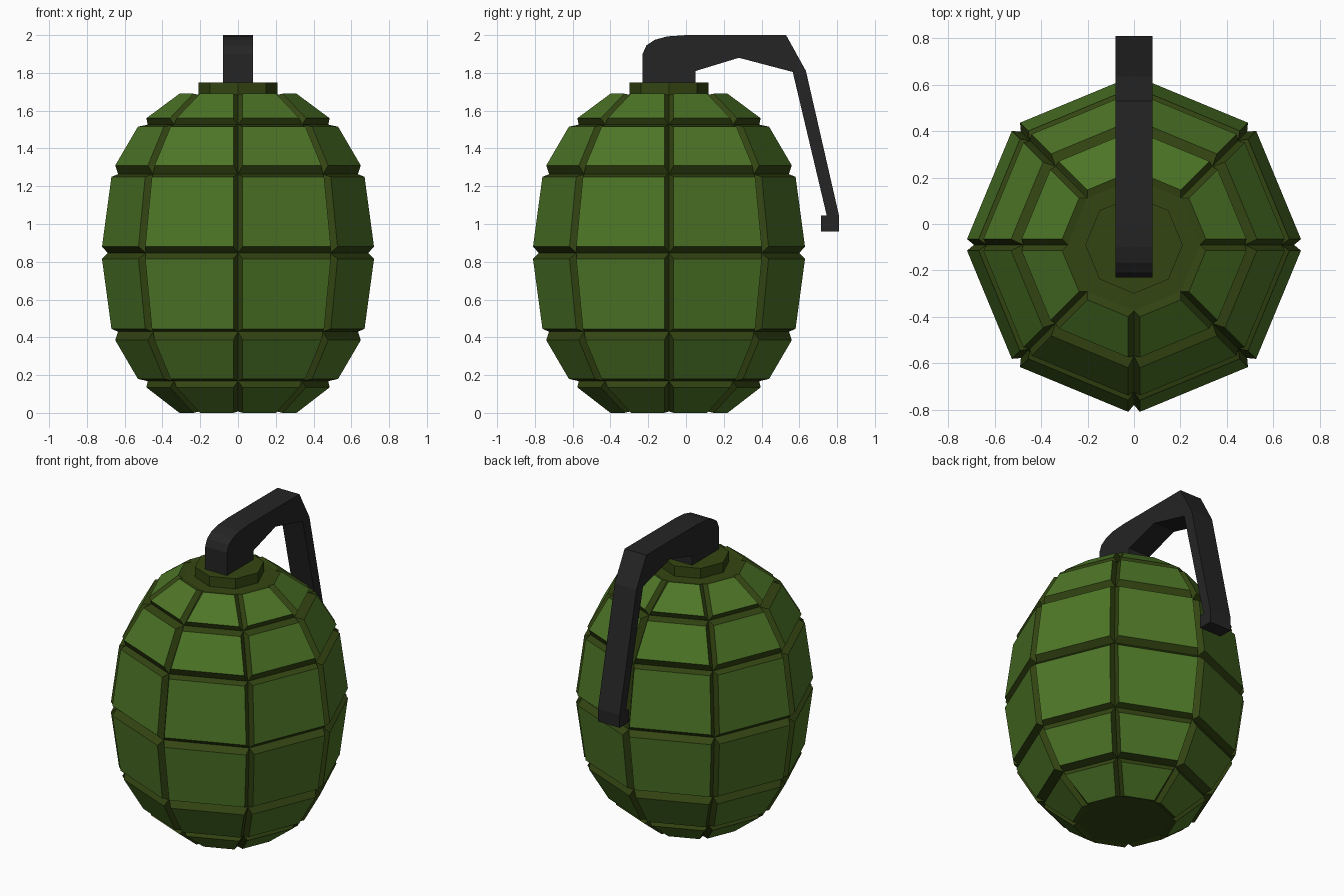
import bpy, bmesh, math
from mathutils import Vector

if "Cube" in bpy.data.objects:
    bpy.data.objects.remove(bpy.data.objects["Cube"])

CY = -0.09          # body axis
SIDES = 8


def material(name, rgb):
    m = bpy.data.materials.new(name)
    m.diffuse_color = (*rgb, 1)
    m.use_nodes = True
    m.node_tree.nodes["Principled BSDF"].inputs["Base Color"].default_value = m.diffuse_color
    return m


green = material("leaf green", (0.075, 0.180, 0.020))
olive = material("dark olive", (0.034, 0.060, 0.006))
black = material("soft black", (0.018, 0.018, 0.018))


def finish(name, bm, mats):
    bmesh.ops.remove_doubles(bm, verts=bm.verts, dist=1e-5)
    bmesh.ops.recalc_face_normals(bm, faces=bm.faces)
    me = bpy.data.meshes.new(name)
    bm.to_mesh(me)
    bm.free()
    for m in mats:
        me.materials.append(m)
    ob = bpy.data.objects.new(name, me)
    bpy.context.collection.objects.link(ob)
    return ob


def spot(i, r, z, side=0.0):
    """Point at octagon corner i, moved sideways along the tangent."""
    a = 2 * math.pi * i / SIDES
    return Vector((r * math.cos(a) - side * math.sin(a),
                   CY + r * math.sin(a) + side * math.cos(a), z))


# Body: groove rings (radius, z) with a raised panel in every cell
base = [(.285, .008), (.478, .168), (.635, .43), (.69, .847),
        (.635, 1.264), (.478, 1.526), (.285, 1.683)]
panels = [(.31, 0, .485, .135), (.53, .18, .65, .385), (.67, .445, .72, .815),
          (.72, .88, .67, 1.25), (.65, 1.31, .53, 1.515), (.485, 1.56, .31, 1.69)]
GROOVE = 0.025
bm = bmesh.new()
for i in range(SIDES):
    for (b0, b1, (r0, z0, r1, z1)) in zip(base, base[1:], panels):
        low = [spot(i, *b0), spot(i + 1, *b0), spot(i + 1, *b1), spot(i, *b1)]
        top = [spot(i, r0, z0, GROOVE), spot(i + 1, r0, z0, -GROOVE),
               spot(i + 1, r1, z1, -GROOVE), spot(i, r1, z1, GROOVE)]
        low = [bm.verts.new(p) for p in low]
        top = [bm.verts.new(p) for p in top]
        bm.faces.new(top)                                  # raised panel
        for k in range(4):                                 # groove walls
            n = (k + 1) % 4
            f = bm.faces.new((low[k], low[n], top[n], top[k]))
            f.material_index = 1
for ring in (base[0], base[-1]):                           # flat ends
    f = bm.faces.new([bm.verts.new(spot(i, *ring)) for i in range(SIDES)])
    f.material_index = 1
finish("body", bm, [green, olive])

# Collar: low octagonal disc on top of the body
bm = bmesh.new()
f = bm.faces.new([bm.verts.new(spot(i, .21, 1.67)) for i in range(SIDES)])
ext = bmesh.ops.extrude_face_region(bm, geom=[f])["geom"]
bmesh.ops.translate(bm, vec=(0, 0, .08),
                    verts=[v for v in ext if isinstance(v, bmesh.types.BMVert)])
bm.faces.new([v for v in f.verts]) if not f.is_valid else None
finish("collar", bm, [olive])

# Safety lever: side profile (y, z) extruded across x
profile = [(-.23, 1.75), (-.23, 1.90), (-.21, 1.945), (-.165, 1.975), (-.10, 1.993),
           (0, 2.0), (.53, 2.0), (.635, 1.81), (.81, 1.045), (.81, .96), (.715, .96),
           (.715, 1.045), (.745, 1.045), (.565, 1.805), (.28, 1.88), (.05, 1.81),
           (.05, 1.75)]
bm = bmesh.new()
left = [bm.verts.new((-.08, y, z)) for y, z in profile]
right = [bm.verts.new((.08, y, z)) for y, z in profile]
bm.faces.new(left)
bm.faces.new(right[::-1])
for k in range(len(profile)):
    n = (k + 1) % len(profile)
    bm.faces.new((left[k], right[k], right[n], left[n]))
finish("safety_lever", bm, [black])
